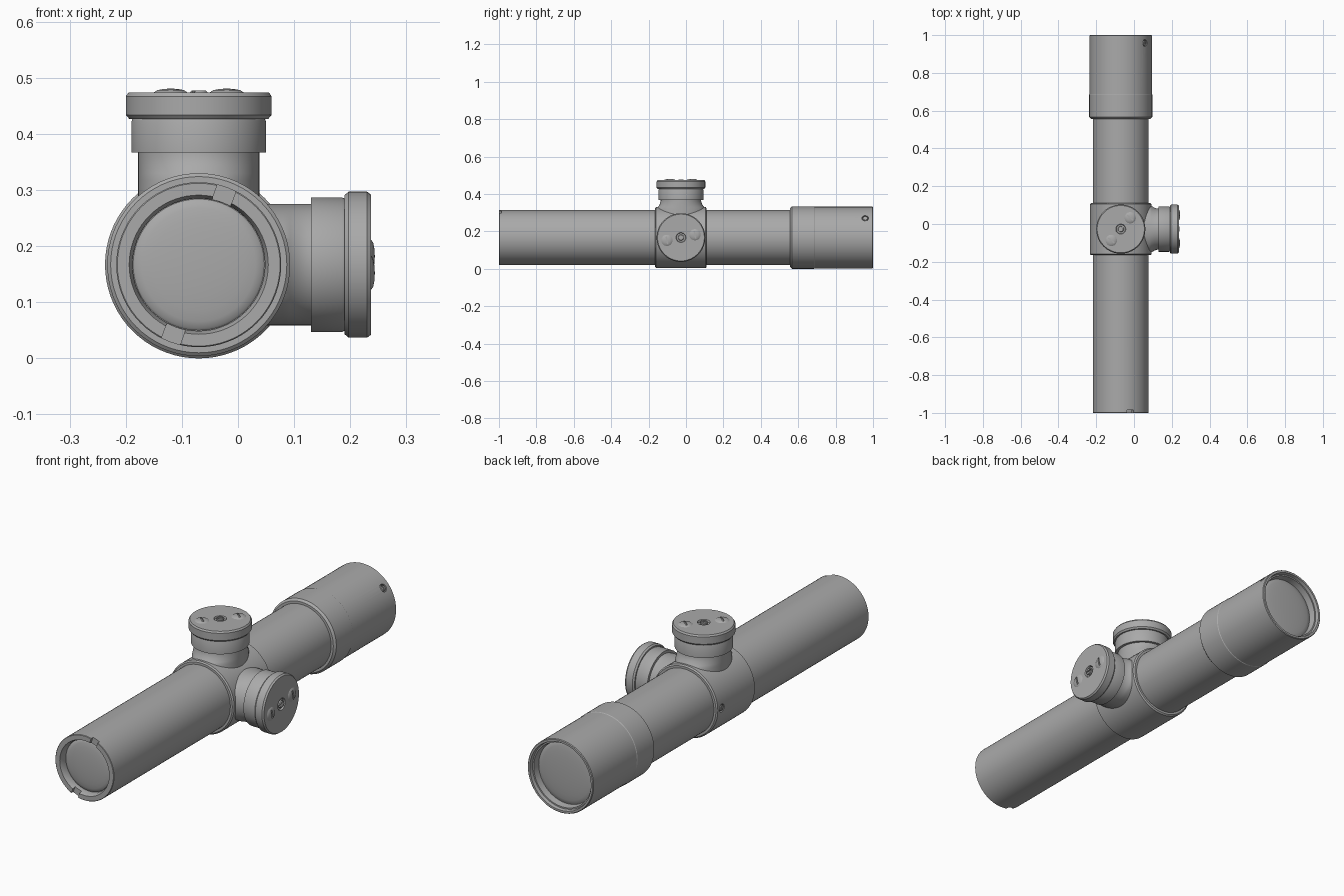
import bpy, bmesh, math
from mathutils import Matrix, Vector

if "Cube" in bpy.data.objects:
    bpy.data.objects.remove(bpy.data.objects["Cube"], do_unlink=True)

AX, AZ, TY = -0.07, 0.167, -0.027      # tube axis and turret position
AXIS = Vector((AX, 0, AZ))

grey = bpy.data.materials.new("matte_grey")
grey.use_nodes = True
grey.diffuse_color = (0.4, 0.4, 0.4, 1)
grey.node_tree.nodes["Principled BSDF"].inputs["Base Color"].default_value = (0.4, 0.4, 0.4, 1)


def finish(name, bm, matrix):
    bmesh.ops.recalc_face_normals(bm, faces=bm.faces)
    mesh = bpy.data.meshes.new(name)
    bm.to_mesh(mesh)
    bm.free()
    mesh.transform(matrix)
    mesh.materials.append(grey)
    ob = bpy.data.objects.new(name, mesh)
    bpy.context.collection.objects.link(ob)
    return ob


def shade(ob, angle=30):
    bpy.ops.object.select_all(action='DESELECT')
    ob.select_set(True)
    bpy.context.view_layer.objects.active = ob
    bpy.ops.object.shade_smooth_by_angle(angle=math.radians(angle))


def lathe(name, profile, matrix, sides=72):
    """Closed solid turned about local z; points are (radius, height, y stretch)."""
    bm = bmesh.new()
    rings = []
    for p in profile:
        r, h = p[:2]
        sy = p[2] if len(p) > 2 else 1
        if r == 0:
            rings.append([bm.verts.new((0, 0, h))] * sides)
        else:
            turns = [2 * math.pi * i / sides for i in range(sides)]
            rings.append([bm.verts.new((r * math.cos(a), r * sy * math.sin(a), h)) for a in turns])
    for a, b in zip(rings, rings[1:]):
        for i in range(sides):
            j = (i + 1) % sides
            bm.faces.new(dict.fromkeys((a[i], a[j], b[j], b[i])))
    return finish(name, bm, matrix)


def box(name, size, matrix):
    bm = bmesh.new()
    bmesh.ops.create_cube(bm, size=1, matrix=Matrix.Diagonal((*size, 1)))
    return finish(name, bm, matrix)


def cut(ob, cutters):
    """Subtract the cutters, bake the result and discard them."""
    for c in cutters:
        c.hide_render = True
        m = ob.modifiers.new("cut", 'BOOLEAN')
        m.operation, m.solver, m.object = 'DIFFERENCE', 'EXACT', c
    deps = bpy.context.evaluated_depsgraph_get()
    baked = bpy.data.meshes.new_from_object(ob.evaluated_get(deps))
    ob.modifiers.clear()
    ob.data = baked
    for c in cutters:
        bpy.data.objects.remove(c, do_unlink=True)


def radial(y, degrees, radius):
    """Frame on the tube surface with local z pointing outward."""
    a = math.radians(degrees)
    out = Vector((math.cos(a), 0, math.sin(a)))
    return Matrix.Translation(AXIS + out * radius + Vector((0, y, 0))) @ out.to_track_quat('Z', 'Y').to_matrix().to_4x4()


# Local z of the body parts runs along +y
body = Matrix.Translation(AXIS) @ Matrix.Rotation(-math.pi / 2, 4, 'X')

# Front tube with a stepped, notched mouth
front = lathe("front_tube", [(0, -0.965), (0.118, -0.965), (0.118, -0.985), (0.124, -1),
                             (0.145, -1), (0.147, -0.998), (0.147, -0.1), (0, -0.1)], body)
cut(front, [box("notch_cutter", (0.028, 0.035, 0.06), radial(-1, d, 0.137)) for d in (70, 250)])
shade(front)

# Rear tube
shade(lathe("rear_tube", [(0, 0.05), (0.147, 0.05), (0.147, 0.6), (0, 0.6)], body))

# Central saddle with a small side screw
saddle = lathe("saddle", [(0, -0.165), (0.157, -0.165), (0.163, -0.16), (0.163, 0.105),
                          (0.157, 0.11), (0, 0.11)], body)

# Eyepiece: front collar, housing and recessed mouth
eyepiece = lathe("eyepiece", [(0, 0.557), (0.158, 0.557), (0.167, 0.566), (0.167, 0.685),
                              (0.165, 0.688), (0.165, 0.997), (0.162, 1), (0.153, 1),
                              (0.15, 0.985), (0.144, 0.985), (0.14, 0.955), (0, 0.955)], body)


# Slotted screws seated in shallow holes
def screw(name, host, y, degrees, radius):
    frame = radial(y, degrees, radius)
    cut(host, [lathe("hole_cutter", [(0, -0.012), (0.018, -0.012), (0.018, 0.02), (0, 0.02)], frame, 24)])
    head = lathe(name, [(0, -0.014), (0.014, -0.014), (0.014, -0.003), (0.012, 0), (0, 0)], frame, 24)
    cut(head, [box("slot_cutter", (0.005, 0.04, 0.01), frame)])
    shade(head)


screw("saddle_screw", saddle, 0.076, 180, 0.163)
screw("eyepiece_screw", eyepiece, 0.958, 39, 0.165)
shade(saddle)
shade(eyepiece)


# Gently domed lenses
def lens(name, radius, edge, bulge):
    dome = [(radius * math.cos(t * math.pi / 12), edge + bulge * math.sin(t * math.pi / 12)) for t in range(6)]
    shade(lathe(name, [(0, edge)] + dome + [(0, edge + bulge)], body))


lens("front_lens", 0.117, -0.966, -0.014)
lens("rear_lens", 0.14, 0.954, 0.012)


# Turrets: flared neck, drum, chamfered cap, two domed buttons and a centre screw
def turret(name, frame, buttons):
    neck = [(0, 0.05), (0.108, 0.05, 1.24), (0.108, 0.15, 1.24), (0.108, 0.163, 1.14),
            (0.108, 0.178, 1.05), (0.108, 0.195), (0.108, 0.21), (0, 0.21)]
    shade(lathe(name + "_neck", neck, frame))
    shade(lathe(name + "_drum", [(0, 0.2), (0.12, 0.2), (0.12, 0.255), (0.117, 0.262), (0, 0.262)], frame))
    cap = lathe(name + "_cap", [(0, 0.26), (0.124, 0.26), (0.13, 0.267), (0.13, 0.3),
                                (0.125, 0.307), (0, 0.307)], frame)
    top = frame @ Matrix.Translation((0, 0, 0.307))
    cut(cap, [lathe("dish_cutter", [(0, -0.008), (0.024, -0.008), (0.03, 0.01), (0, 0.01)], top, 32)])
    shade(cap)
    slot = math.atan2(buttons[1], buttons[0])
    pin = lathe(name + "_centre_screw", [(0, -0.01), (0.016, -0.01), (0.016, 0), (0.013, 0.003), (0, 0.003)], top, 32)
    cut(pin, [box("slot_cutter", (0.04, 0.006, 0.008), top @ Matrix.Rotation(slot, 4, 'Z'))])
    shade(pin)
    for side, sign in (("first", 1), ("second", -1)):
        spot = top @ Matrix.Translation((sign * buttons[0], sign * buttons[1], 0))
        dome = [(0, -0.005), (0.03, -0.005), (0.03, 0), (0.024, 0.004), (0.014, 0.006), (0, 0.007)]
        button = lathe(f"{name}_{side}_button", dome, spot, 32)
        cut(button, [box("slot_cutter", (0.04, 0.007, 0.014), spot @ Matrix.Translation((0, 0, 0.006))
                         @ Matrix.Rotation(slot + math.pi / 2, 4, 'Z'))])
        shade(button)


seat = Matrix.Translation((AX, TY, AZ))
turret("top_turret", seat, (0.05, 0.06))
turret("side_turret", seat @ Matrix.Rotation(math.pi / 2, 4, 'Y'), (0.015, -0.075))
